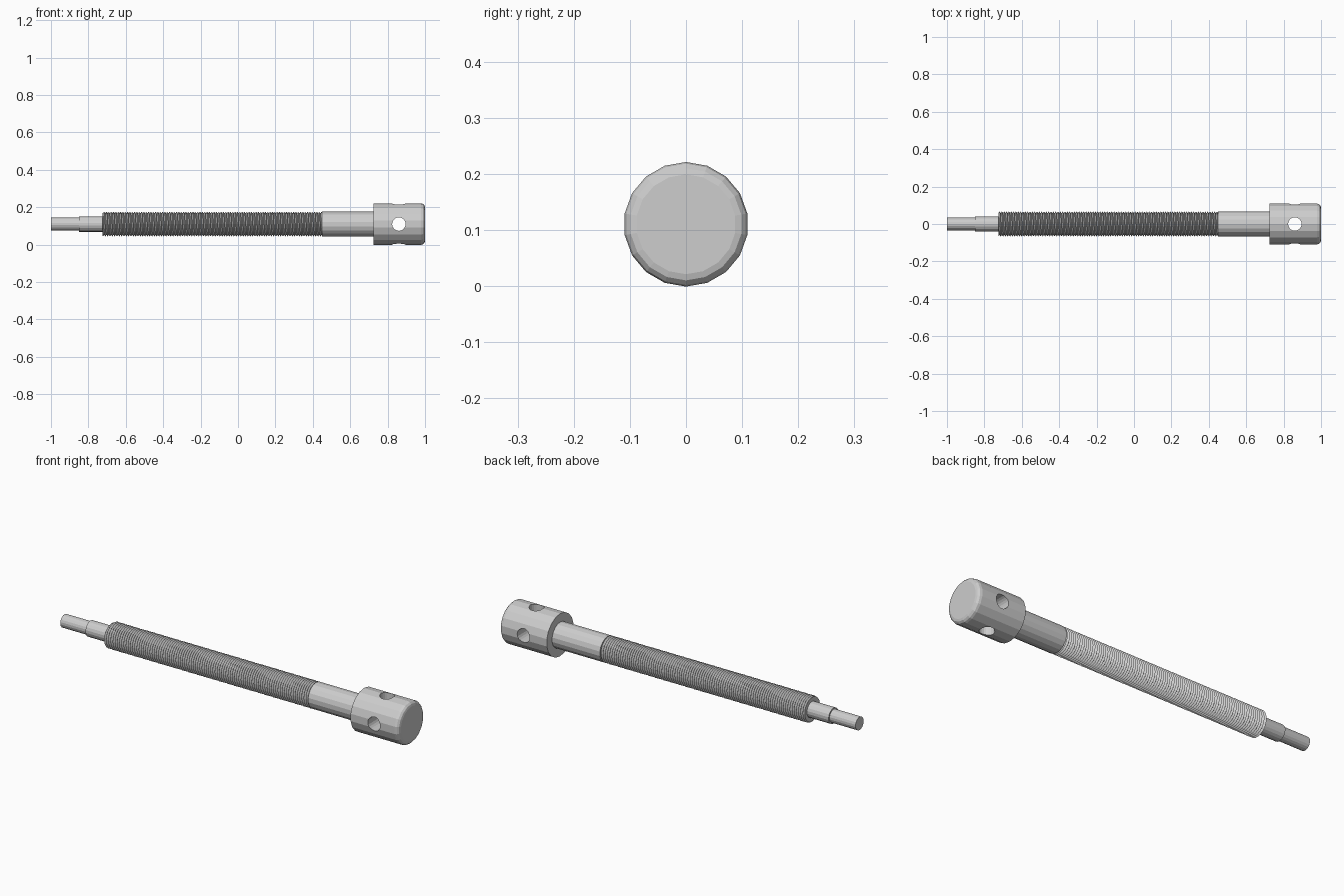
import bpy, bmesh
from math import sin, cos, pi
from mathutils import Vector, Matrix

SIDES = 18
AXIS_Z = 0.11
GREY = (0.61, 0.61, 0.61, 1)

cube = bpy.data.objects.get("Cube")
if cube:
    bpy.data.objects.remove(cube, do_unlink=True)

steel = bpy.data.materials.new("grey steel")
steel.use_nodes = True
steel.diffuse_color = GREY
steel.node_tree.nodes["Principled BSDF"].inputs["Base Color"].default_value = GREY


def finish(bm, name):
    bmesh.ops.recalc_face_normals(bm, faces=bm.faces)
    mesh = bpy.data.meshes.new(name)
    bm.to_mesh(mesh)
    bm.free()
    mesh.materials.append(steel)
    obj = bpy.data.objects.new(name, mesh)
    obj.location.z = AXIS_Z
    bpy.context.collection.objects.link(obj)
    return obj


def turned(name, profile):
    """Solid of revolution about x from (x, radius) points."""
    bm = bmesh.new()
    rings = []
    for x, r in profile:
        angles = [pi / 2 + 2 * pi * i / SIDES for i in range(SIDES)]
        rings.append([bm.verts.new((x, r * cos(a), r * sin(a))) for a in angles])
    for a, b in zip(rings, rings[1:]):
        for i in range(SIDES):
            j = (i + 1) % SIDES
            bm.faces.new((a[i], a[j], b[j], b[i]))
    bm.faces.new(rings[0])
    bm.faces.new(rings[-1])
    return finish(bm, name)


def thread(name, x0, x1, root, crest, pitch):
    """Helical V thread, trimmed flat at both ends."""
    bm = bmesh.new()
    turns = int((x1 - x0) / pitch) + 4
    roots, crests = [], []
    for i in range(turns * SIDES):
        a = 2 * pi * i / SIDES
        x = x0 - 2 * pitch + pitch * i / SIDES
        roots.append(bm.verts.new((x, root * cos(a), root * sin(a))))
        crests.append(bm.verts.new((x + pitch / 2, crest * cos(a), crest * sin(a))))
    for i in range(len(roots) - SIDES - 1):
        k = i + SIDES
        bm.faces.new((roots[i], roots[i + 1], crests[i + 1], crests[i]))
        bm.faces.new((crests[i], crests[i + 1], roots[k + 1], roots[k]))
    for x, side in ((x0, -1), (x1, 1)):
        cut = bmesh.ops.bisect_plane(
            bm, geom=bm.verts[:] + bm.edges[:] + bm.faces[:], dist=1e-6,
            plane_co=(x, 0, 0), plane_no=(side, 0, 0), clear_outer=True)
        rim = [e for e in cut["geom_cut"] if isinstance(e, bmesh.types.BMEdge)]
        bmesh.ops.holes_fill(bm, edges=rim, sides=0)
    return finish(bm, name)


# Stepped tip, finely threaded rod and plain shank
turned("stepped_tip", [(-1, 0.034), (-0.85, 0.034), (-0.85, 0.041), (-0.71, 0.041)])
thread("threaded_rod", -0.725, 0.45, 0.058, 0.067, 0.0125)
turned("plain_shank", [(0.45, 0.067), (0.735, 0.067)])

# Head with a rounded outer rim
rim = 0.022
arc = [(1 - rim + rim * sin(t * pi / 6), 0.111 - rim + rim * cos(t * pi / 6)) for t in range(4)]
head = turned("head", [(0.725, 0.111)] + arc)

# Two crossed bar holes through the head
for axis in ("X", "Y"):
    bm = bmesh.new()
    turn = Matrix.Rotation(pi / 2, 4, "X") if axis == "X" else Matrix.Identity(4)
    bmesh.ops.create_cone(bm, cap_ends=True, segments=20, radius1=0.036, radius2=0.036,
                          depth=0.4, matrix=Matrix.Translation(Vector((0.86, 0, 0))) @ turn)
    cutter = finish(bm, "hole_cutter")
    cutter.hide_render = True
    mod = head.modifiers.new("bar_hole", "BOOLEAN")
    mod.operation = "DIFFERENCE"
    mod.solver = "EXACT"
    mod.object = cutter
    bpy.context.view_layer.update()
    bpy.context.view_layer.objects.active = head
    bpy.ops.object.modifier_apply(modifier=mod.name)
    bpy.data.objects.remove(cutter, do_unlink=True)
